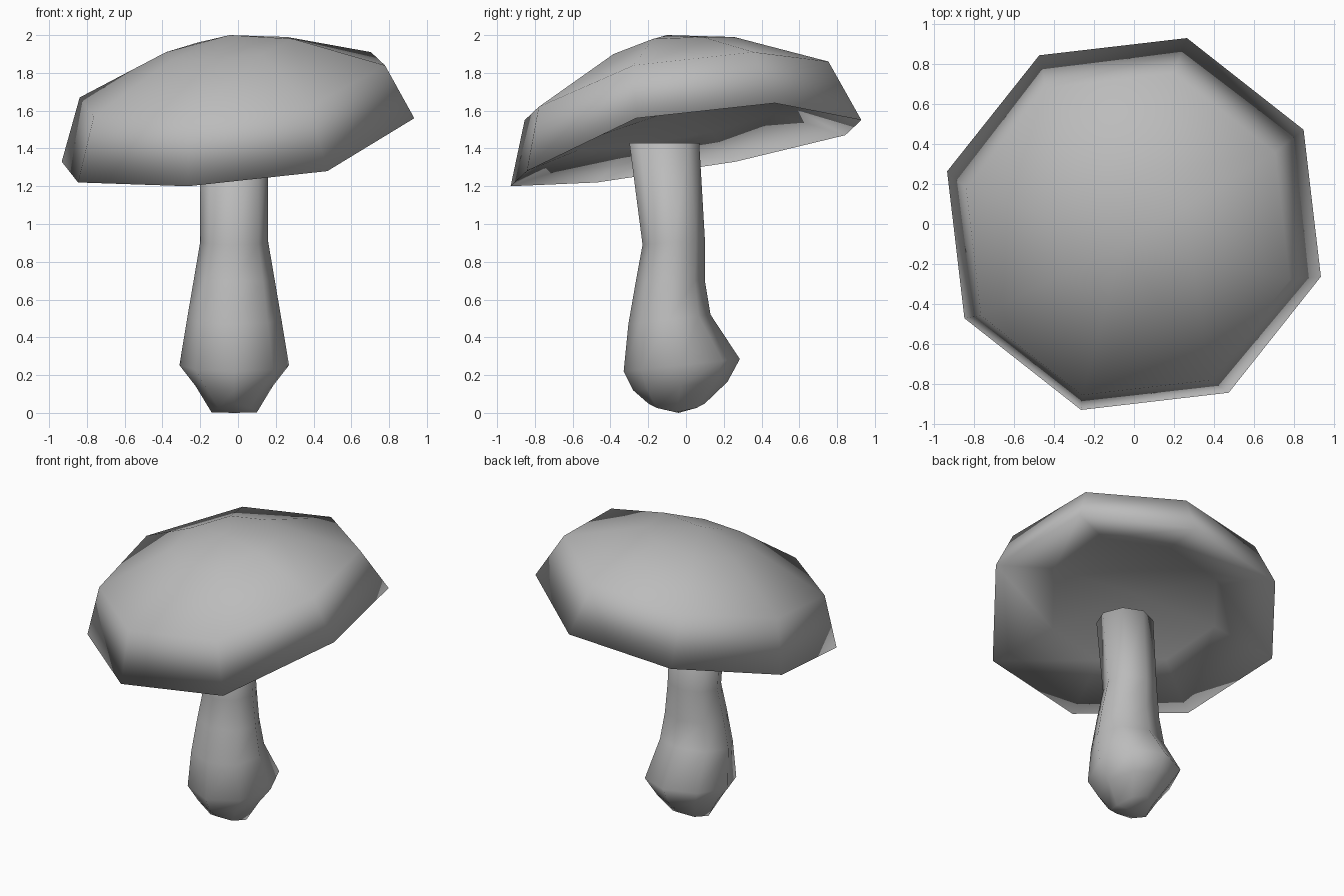
import bpy, bmesh
from math import sin, cos, tau

SIDES = 8

cube = bpy.data.objects.get("Cube")
if cube:
    bpy.data.objects.remove(cube)

grey = bpy.data.materials.new("plain_grey")
grey.use_nodes = True
COLOUR = (0.5, 0.5, 0.5, 1)
grey.diffuse_color = COLOUR
grey.node_tree.nodes["Principled BSDF"].inputs["Base Color"].default_value = COLOUR


def loft(name, rings, start, end=None):
    """Skin a list of rings; close each end with a fan to a point, or a flat face."""
    bm = bmesh.new()
    loops = [[bm.verts.new(p) for p in ring] for ring in rings]
    for a, b in zip(loops, loops[1:]):
        for i in range(SIDES):
            j = (i + 1) % SIDES
            bm.faces.new((a[i], a[j], b[j], b[i]))
    for loop, tip in ((loops[0], start), (loops[-1], end)):
        if tip is None:
            bm.faces.new(loop)
        else:
            top = bm.verts.new(tip)
            for i in range(SIDES):
                bm.faces.new((loop[i], loop[(i + 1) % SIDES], top))
    bmesh.ops.recalc_face_normals(bm, faces=bm.faces)
    mesh = bpy.data.meshes.new(name)
    bm.to_mesh(mesh)
    bm.free()
    mesh.materials.append(grey)
    mesh.shade_smooth()
    obj = bpy.data.objects.new(name, mesh)
    bpy.context.collection.objects.link(obj)


# Cap: an uneven tilted octagon, shrunk and lifted for each ring
def cap_ring(scale, dx, dy, heights):
    pts = []
    for i, z in enumerate(heights):
        a = tau * i / SIDES - 0.276
        pts.append((0.97 * scale * cos(a) + dx, 0.965 * scale * sin(a) + dy, z))
    return pts


rim_z = (1.56, 1.64, 1.55, 1.47, 1.33, 1.22, 1.20, 1.28)
shoulder_z = (1.84, 1.91, 1.86, 1.79, 1.67, 1.57, 1.55, 1.62)
crown_z = (1.98, 1.99, 1.99, 1.96, 1.91, 1.87, 1.87, 1.90)
under_z = [0.7 * z + 0.555 for z in rim_z]

loft("cap", [
    cap_ring(0.58, -0.02, -0.02, under_z),
    cap_ring(1, 0, 0, rim_z),
    cap_ring(0.866, -0.03, -0.05, shoulder_z),
    cap_ring(0.36, -0.045, -0.08, crown_z),
], start=(-0.03, -0.04, 1.61), end=(-0.045, -0.10, 2.0))


# Stem: bent rings given by half width, front (y, z) and back (y, z);
# sag lowers the sides of a ring
def stem_ring(half, front, back, sag=0):
    pts = []
    for i in range(SIDES):
        a = tau * i / SIDES
        t = (1 + sin(a)) / 2
        pts.append((half * cos(a) - 0.02,
                    front[0] + (back[0] - front[0]) * t,
                    front[1] + (back[1] - front[1]) * t - sag * cos(a) ** 2))
    return pts


loft("stem", [
    stem_ring(0.12, (-0.20, 0.05), (0.10, 0.05), sag=0.047),
    stem_ring(0.205, (-0.28, 0.12), (0.22, 0.165)),
    stem_ring(0.29, (-0.33, 0.22), (0.285, 0.285)),
    stem_ring(0.25, (-0.305, 0.47), (0.13, 0.52)),
    stem_ring(0.215, (-0.265, 0.70), (0.10, 0.70)),
    stem_ring(0.18, (-0.23, 0.89), (0.10, 0.92)),
    stem_ring(0.18, (-0.30, 1.43), (0.07, 1.43)),
], start=(-0.02, -0.04, 0))
